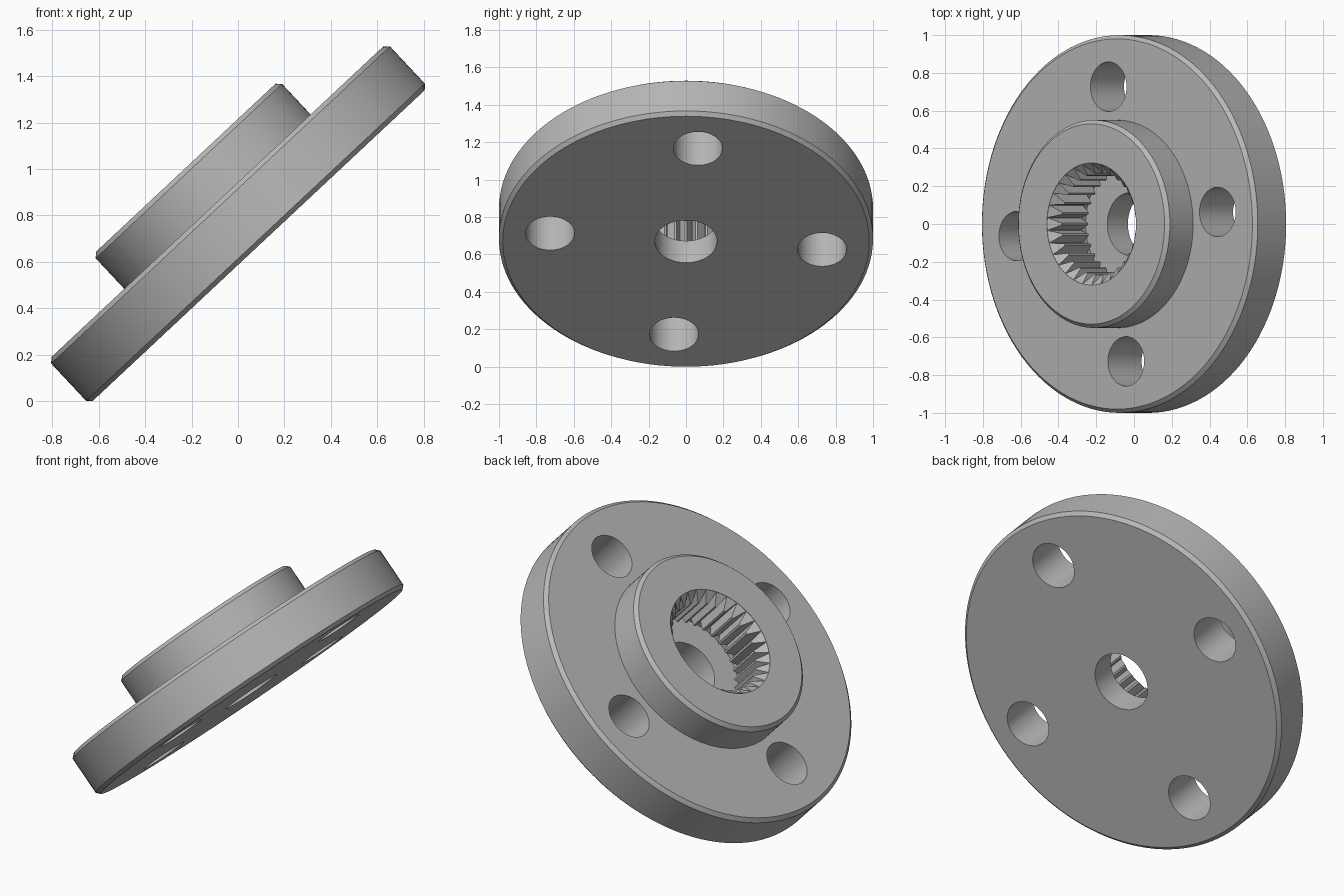
import bpy, bmesh
from math import pi, sin, cos, radians
from mathutils import Matrix, Vector

cube = bpy.data.objects.get("Cube")
if cube:
    bpy.data.objects.remove(cube, do_unlink=True)

# Main dimensions, measured along and around the flange axis
TILT = radians(43.1)
RIM, CHAMFER = 1.0, 0.02
DISC_TOP, HUB_TOP, FLOOR = 0.26, 0.46, 0.16
HUB_R, SOCKET_R, BORE_R = 0.55, 0.323, 0.166
BOLT_CIRCLE, BOLT_R = 0.73, 0.131
TEETH, TIP_R, TEETH_BASE = 30, 0.27, 0.2

steel = bpy.data.materials.new("grey steel")
steel.use_nodes = True
grey = (0.48, 0.48, 0.48, 1)
steel.diffuse_color = grey
steel.node_tree.nodes["Principled BSDF"].inputs["Base Color"].default_value = grey


def make_object(name, bm):
    bmesh.ops.recalc_face_normals(bm, faces=bm.faces[:])
    mesh = bpy.data.meshes.new(name)
    bm.to_mesh(mesh)
    bm.free()
    mesh.materials.append(steel)
    obj = bpy.data.objects.new(name, mesh)
    bpy.context.scene.collection.objects.link(obj)
    return obj


def activate(obj):
    bpy.ops.object.select_all(action='DESELECT')
    obj.select_set(True)
    bpy.context.view_layer.objects.active = obj


def lathe(name, profile, steps):
    bm = bmesh.new()
    verts = [bm.verts.new((r, 0, z)) for r, z in profile]
    edges = [bm.edges.new((v, verts[i - 1])) for i, v in enumerate(verts)]
    bmesh.ops.spin(bm, geom=verts + edges, cent=(0, 0, 0), axis=(0, 0, 1),
                   angle=2 * pi, steps=steps, use_merge=True)
    bmesh.ops.remove_doubles(bm, verts=bm.verts[:], dist=1e-5)
    return make_object(name, bm)


# Chamfered disc, raised hub, stepped socket and centre bore in one turned body
c = CHAMFER
flange = lathe("flange_body", [
    (BORE_R, 0), (RIM - c, 0), (RIM, c), (RIM, DISC_TOP - c),
    (RIM - c, DISC_TOP), (HUB_R, DISC_TOP), (HUB_R, HUB_TOP - c),
    (HUB_R - c, HUB_TOP), (SOCKET_R, HUB_TOP), (SOCKET_R, FLOOR),
    (BORE_R, FLOOR)], 120)

# Four bolt holes drilled through the disc
bm = bmesh.new()
for i in range(4):
    angle = radians(5) + i * pi / 2
    place = Matrix.Rotation(angle, 4, 'Z') @ Matrix.Translation((BOLT_CIRCLE, 0, DISC_TOP / 2))
    bmesh.ops.create_cone(bm, cap_ends=True, segments=48, radius1=BOLT_R,
                          radius2=BOLT_R, depth=1, matrix=place)
drill = make_object("bolt_hole_cutter", bm)
drill.hide_render = True
cut = flange.modifiers.new("bolt_holes", 'BOOLEAN')
cut.operation, cut.solver, cut.object = 'DIFFERENCE', 'EXACT', drill
activate(flange)
bpy.ops.object.modifier_apply(modifier=cut.name)
bpy.data.objects.remove(drill, do_unlink=True)

# Ring of internal spline teeth with sloping lead-in ends
bm = bmesh.new()
half = pi / TEETH
root_r = SOCKET_R + 0.002
for i in range(TEETH):
    mid = 2 * half * i
    section = [(root_r, mid - half), (root_r, mid + half),
               (TIP_R, mid + half * 0.2), (TIP_R, mid - half * 0.2)]
    low, high = [], []
    for r, a in section:
        low.append(bm.verts.new((r * cos(a), r * sin(a), TEETH_BASE)))
        top = HUB_TOP - 0.001 - (root_r - r)
        high.append(bm.verts.new((r * cos(a), r * sin(a), top)))
    bm.faces.new(low)
    bm.faces.new(high)
    for k in range(4):
        bm.faces.new((low[k - 1], low[k], high[k], high[k - 1]))
teeth = make_object("spline_teeth", bm)

# Lean the whole part over and rest its lower edge on the ground
lift = Vector((0.089, 0, (RIM - CHAMFER) * sin(TILT)))
pose = Matrix.Translation(lift) @ Matrix.Rotation(-TILT, 4, 'Y')
for obj in (flange, teeth):
    obj.data.transform(pose)
    activate(obj)
    bpy.ops.object.shade_smooth_by_angle(angle=radians(25))
